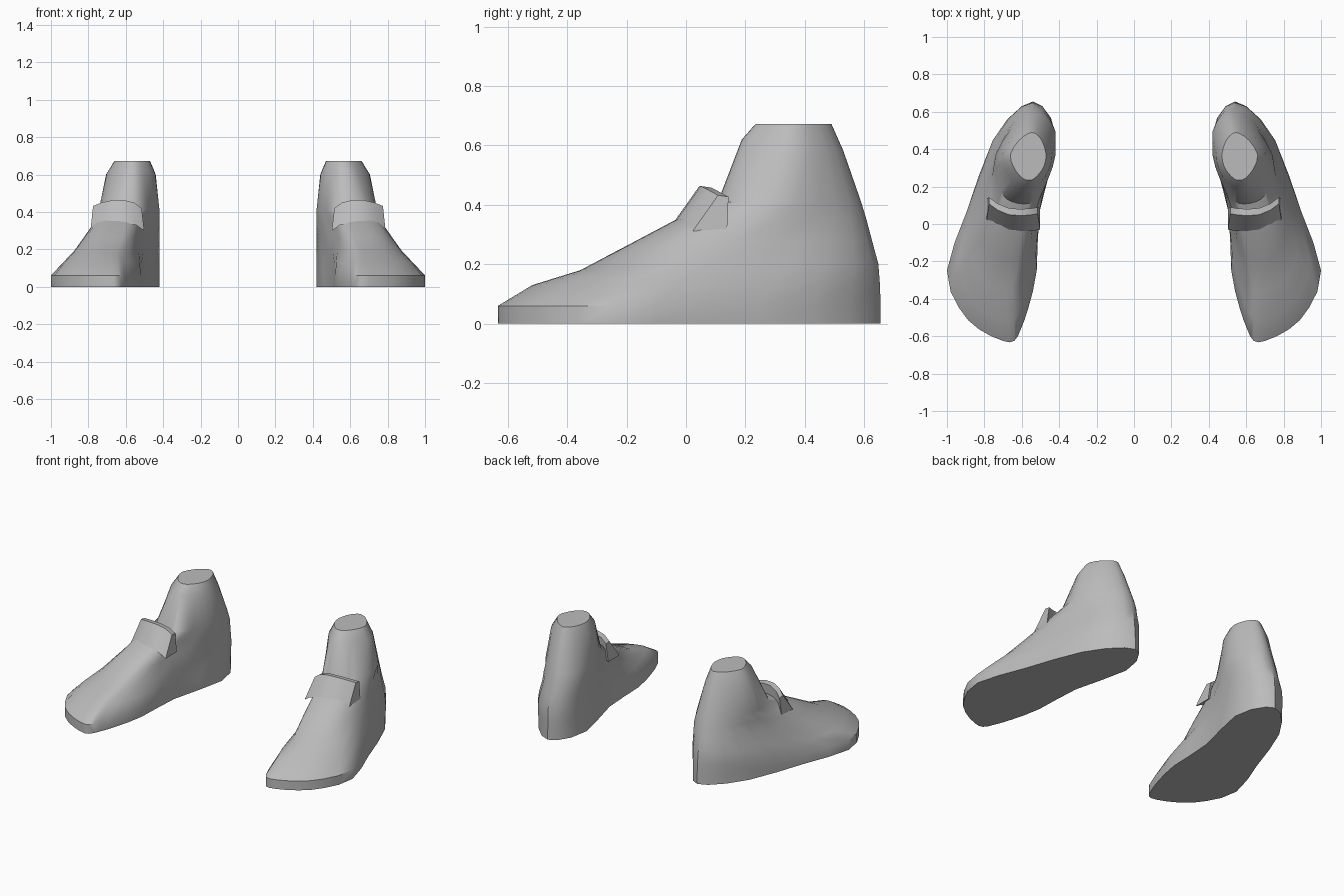
import bpy, bmesh
from mathutils import Vector

if "Cube" in bpy.data.objects:
    bpy.data.objects.remove(bpy.data.objects["Cube"])

grey = bpy.data.materials.new("plain grey")
grey.diffuse_color = (0.5, 0.5, 0.5, 1)
grey.use_nodes = True
grey.node_tree.nodes["Principled BSDF"].inputs["Base Color"].default_value = grey.diffuse_color

# Stations along the length of every horizontal slice, front to back
T = [0, .05, .14, .3, .55, .84, 1]
# Slices: (z front, z back, y front, y back), outer x, inner x
SLICES = [
    ((.06, .06, -.625, .63), (.70, .83, .935, 1.0, .895, .76, .60), (.64, .605, .565, .52, .505, .42, .49)),
    ((.13, .13, -.51, .63), (.71, .82, .90, .935, .86, .755, .60), (.64, .61, .57, .525, .50, .42, .49)),
    ((.18, .20, -.35, .628), (.72, .80, .86, .88, .82, .73, .60), (.65, .61, .57, .53, .48, .42, .49)),
    ((.265, .28, -.19, .61), (.71, .77, .805, .82, .78, .70, .59), (.62, .58, .55, .52, .46, .42, .49)),
    ((.35, .35, -.03, .595), (.68, .73, .76, .765, .75, .68, .58), (.60, .56, .53, .50, .435, .42, .49)),
    ((.41, .41, .11, .58), (.62, .68, .71, .735, .74, .66, .57), (.56, .52, .49, .455, .42, .435, .50)),
    ((.62, .585, .19, .522), (.59, .62, .65, .685, .705, .645, .57), (.55, .52, .49, .455, .44, .47, .52)),
]


def slice_ring(ends, outer, inner):
    """Closed outline, rounded by one pass of curve midpoints."""
    zf, zb, yf, yb = ends
    half = lambda xs: [Vector((x, yf + (yb - yf) * t, zf + (zb - zf) * t)) for x, t in zip(xs, T)]
    p = half(outer) + half(inner)[::-1]
    n, ring = len(p), []
    for i in range(n):
        a, b, c, d = p[i - 1], p[i], p[(i + 1) % n], p[(i + 2) % n]
        ring += [b, (b + c) * .5625 - (a + d) * .0625]
    return ring


def loft(name, rings, close_rows=False):
    """Skin equal rings into a closed solid, mirrored to make the pair."""
    bm = bmesh.new()
    rows = [[bm.verts.new(v) for v in r] for r in rings]
    n = len(rows[0])
    for a, b in zip(rows, rows[1:]):
        for i in range(n):
            j = (i + 1) % n
            bm.faces.new((a[i], a[j], b[j], b[i]))
    bm.faces.new(rows[0][::-1])
    bm.faces.new(rows[-1])
    bmesh.ops.recalc_face_normals(bm, faces=bm.faces)
    mesh = bpy.data.meshes.new(name)
    bm.to_mesh(mesh)
    bm.free()
    mesh.materials.append(grey)
    ob = bpy.data.objects.new(name, mesh)
    bpy.context.collection.objects.link(ob)
    bpy.context.view_layer.objects.active = ob
    ob.select_set(True)
    bpy.ops.object.shade_smooth_by_angle(angle=0.6)
    ob.select_set(False)
    mirror = ob.modifiers.new("other_foot", 'MIRROR')
    mirror.use_mirror_merge = False
    return ob


# Shoe body: flat sole wall, lofted upper and ankle, tapered closed collar
rings = [slice_ring(*s) for s in SLICES]
sole = [Vector((v.x, v.y, 0)) for v in rings[0]]
top = [Vector((.565 + (v.x - .572) * .72, .36 + (v.y - .356) * .75, .672)) for v in rings[-1]]
loft("shoe_body", [sole] + rings + [top])

# Tongue flap: a curved, raised lip across the instep (x, y, z of its rim)
RIM = [(.515, .055, .42), (.555, .048, .45), (.61, .045, .463), (.67, .05, .463),
       (.73, .075, .45), (.775, .108, .432)]
columns = []
for x, y, z in RIM:
    wide = x + (x - .65) * .1
    columns.append([Vector(p) for p in (
        (wide, y - .085, z - .12), (x, y, z), (x, y + .035, z - .005), (wide, y + .03, z - .12))])
loft("tongue_flap", columns)
